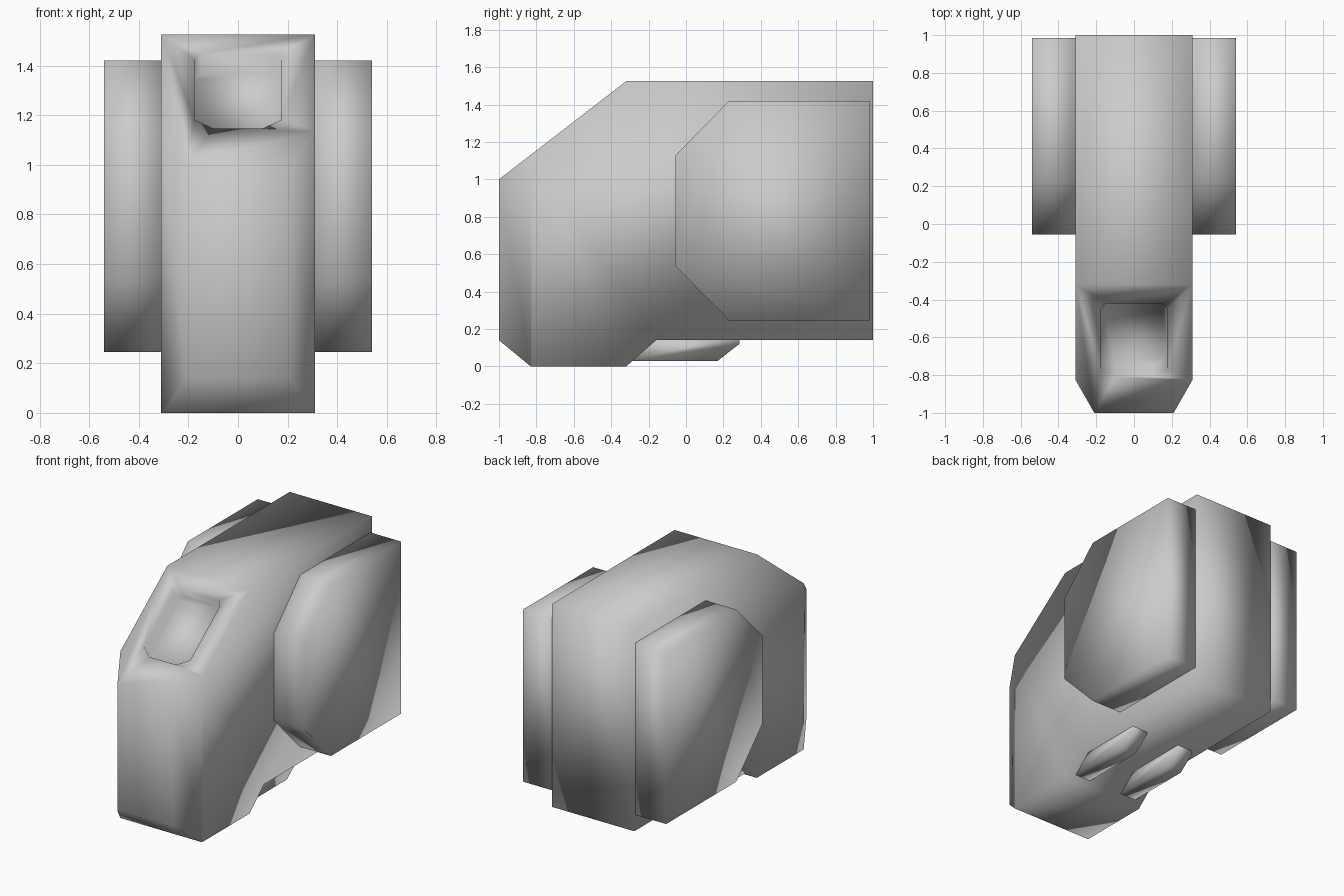
import bpy, bmesh
from mathutils import Vector

if "Cube" in bpy.data.objects:
    bpy.data.objects.remove(bpy.data.objects["Cube"])


def prism(name, points, offset, trim=()):
    """Extrude a planar outline by offset, then trim it by (point, normal) planes."""
    bm = bmesh.new()
    face = bm.faces.new([bm.verts.new(p) for p in points])
    ext = bmesh.ops.extrude_face_region(bm, geom=[face], use_keep_orig=True)
    moved = [v for v in ext["geom"] if isinstance(v, bmesh.types.BMVert)]
    bmesh.ops.translate(bm, verts=moved, vec=offset)
    for co, no in trim:
        bmesh.ops.bisect_plane(bm, geom=bm.verts[:] + bm.edges[:] + bm.faces[:], dist=1e-5,
                               plane_co=co, plane_no=no, clear_outer=True)
        bmesh.ops.holes_fill(bm, edges=[e for e in bm.edges if e.is_boundary], sides=0)
    bmesh.ops.recalc_face_normals(bm, faces=bm.faces[:])
    for f in bm.faces:
        f.smooth = True
    mesh = bpy.data.meshes.new(name)
    bm.to_mesh(mesh)
    bm.free()
    obj = bpy.data.objects.new(name, mesh)
    bpy.context.collection.objects.link(obj)
    return obj


def side_prism(name, profile, x0, x1, trim=()):
    return prism(name, [(x0, y, z) for y, z in profile], (x1 - x0, 0, 0), trim)


# Main body: side profile with sloped nose, front corners chamfered
body_profile = [(-1, 1.0), (-0.32, 1.525), (1, 1.525), (1, 0.14),
                (-0.16, 0.14), (-0.32, 0), (-0.83, 0), (-1, 0.14)]
corners = [((s * 0.31, -0.825, 0), (s * 0.175, -0.1, 0)) for s in (1, -1)]
body = side_prism("body", body_profile, -0.31, 0.31, corners)

# Recessed eight-sided window in the sloped face
slope = 0.525 / 0.68
normal = Vector((0, -slope, 1)).normalized()
half = [(0.15, -0.42), (0.175, -0.45), (0.175, -0.765), (0.10, -0.81)]
outline = half + [(-x, y) for x, y in reversed(half)]
points = [Vector((x, y, 1.525 + (y + 0.32) * slope)) + normal * 0.1 for x, y in outline]
cutter = prism("window_cutter", points, normal * -0.2)
cutter.hide_render = True
mod = body.modifiers.new("window", 'BOOLEAN')
mod.operation = 'DIFFERENCE'
mod.object = cutter
bpy.context.view_layer.objects.active = body
bpy.ops.object.modifier_apply(modifier=mod.name)
bpy.data.objects.remove(cutter)

# Side pods and underside skids, one per side
pod_profile = [(-0.055, 1.13), (0.23, 1.42), (0.985, 1.42),
               (0.985, 0.245), (0.23, 0.245), (-0.055, 0.535)]
skid_profile = [(-0.30, 0.16), (-0.30, 0.03), (0.17, 0.03), (0.285, 0.12), (0.285, 0.16)]
for s, side in ((1, "right"), (-1, "left")):
    side_prism(f"side_pod_{side}", pod_profile, s * 0.305, s * 0.54)
    side_prism(f"skid_{side}", skid_profile, s * 0.13, s * 0.25)
